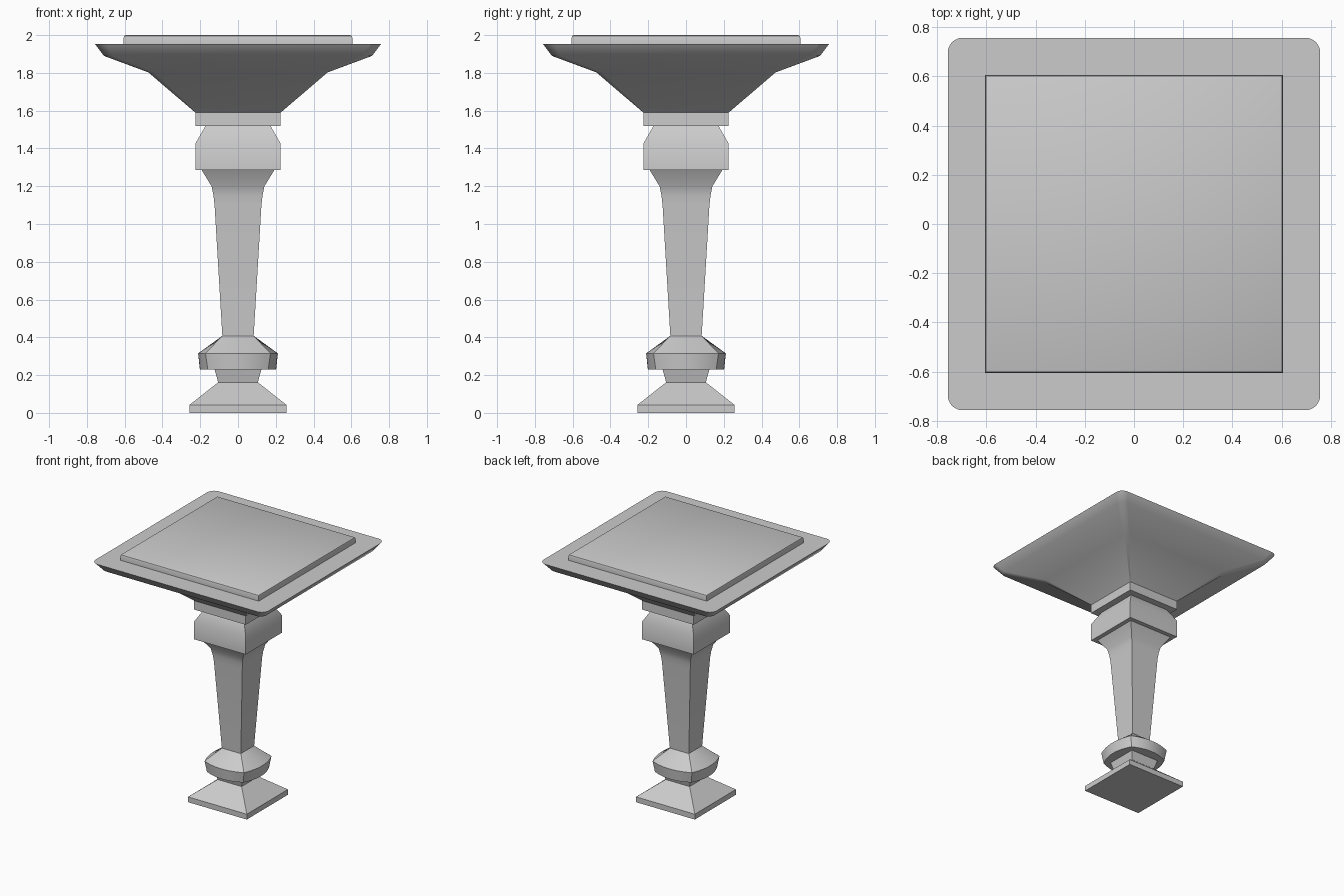
import bpy, bmesh, math

if "Cube" in bpy.data.objects:
    bpy.data.objects.remove(bpy.data.objects["Cube"])


def rotate4(quarter):
    """Repeat a quarter outline around z."""
    pts = []
    for k in range(4):
        c, s = [(1, 0), (0, 1), (-1, 0), (0, -1)][k]
        pts += [(x * c - y * s, x * s + y * c) for x, y in quarter]
    return pts


def square(h):
    return rotate4([(h, h)])


def rounded(h, r, n=8):
    arc = [math.pi / 2 * i / n for i in range(n + 1)]
    return rotate4([(h - r + r * math.cos(a), h - r + r * math.sin(a)) for a in arc])


def bulged(corner, mid, n=12):
    """Square whose sides bow outward from corner to mid."""
    side = []
    for i in range(n):
        t = 2 * i / n - 1
        side.append((corner + (mid - corner) * (1 - t * t), corner * t))
    return rotate4(side)


def loft(name, sections, angle=35):
    bm = bmesh.new()
    rings = [[bm.verts.new((x, y, z)) for x, y in pts] for z, pts in sections]
    n = len(rings[0])
    for a, b in zip(rings, rings[1:]):
        for i in range(n):
            j = (i + 1) % n
            bm.faces.new((a[i], a[j], b[j], b[i]))
    bm.faces.new(rings[0][::-1])
    bm.faces.new(rings[-1])
    mesh = bpy.data.meshes.new(name)
    bm.to_mesh(mesh)
    bm.free()
    ob = bpy.data.objects.new(name, mesh)
    bpy.context.collection.objects.link(ob)
    bpy.ops.object.select_all(action='DESELECT')
    ob.select_set(True)
    bpy.context.view_layer.objects.active = ob
    bpy.ops.object.shade_smooth_by_angle(angle=math.radians(angle))
    return ob


def square_loft(name, profile):
    return loft(name, [(z, square(h)) for z, h in profile])


# Plinth and short flared neck
square_loft("foot", [(0, .257), (.042, .257), (.162, .105), (.23, .124)])

# Cushion ring with bowed sides, tapering to the shaft
loft("cushion_ring", [(.23, bulged(.160, .202)), (.315, bulged(.172, .211)),
                      (.408, bulged(.083, .083))])

# Tapered shaft with flared top
square_loft("shaft", [(.408, .083), (1.10, .124), (1.15, .13), (1.20, .14),
                      (1.285, .192)])

# Collar block and slab under the top
square_loft("collar", [(1.285, .226), (1.425, .226), (1.52, .172)])
square_loft("collar_slab", [(1.52, .226), (1.59, .226)])

# Flared underside and rim of the table top
loft("table_top", [(z, rounded(h, r)) for z, h, r in
                   [(1.59, .226, .006), (1.803, .475, .035),
                    (1.89, .71, .055), (1.953, .757, .06)]])

# Raised square panel with softened upper edge
square_loft("top_panel", [(1.953, .605), (1.988, .605), (1.996, .602), (2.0, .595)])
